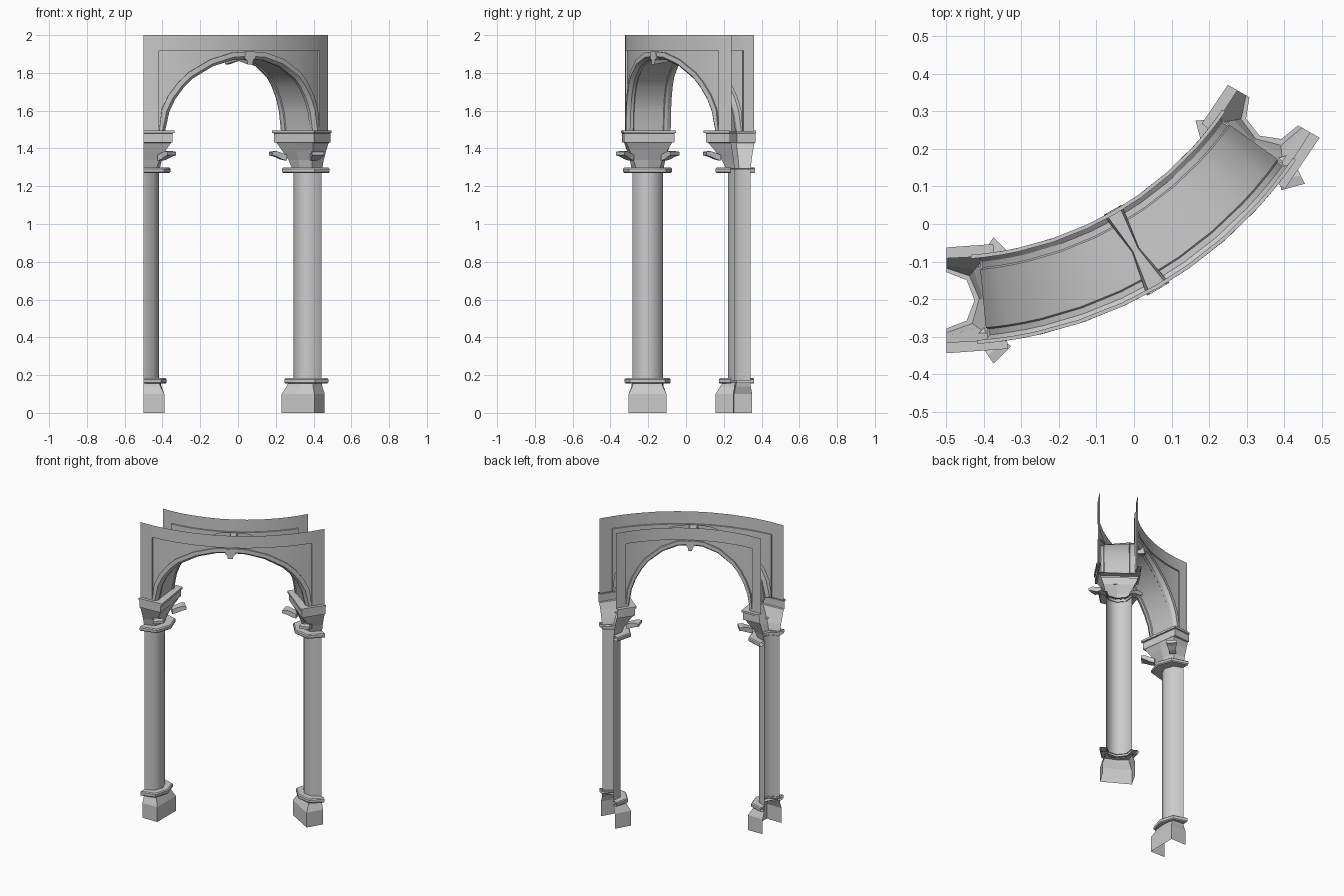
import bpy, bmesh, math

if "Cube" in bpy.data.objects:
    bpy.data.objects.remove(bpy.data.objects["Cube"])

# Sixty-degree bay of a round arcade: plan centre, middle radius, wall half thickness
CX, CY, RM, HW, SPAN = -0.5, 0.804, 1.0075, 0.119, 60.0
TOP, SPRING, FRAME_Z, FRAME_A = 2.0, 1.49, 1.918, 4.2


def polar(a, v, z):
    t = math.radians(a)
    r = RM + v
    return (CX + r * math.sin(t), CY - r * math.cos(t), z)


def local(side, bent=False):
    """Map (u inward from the bay end, v outward, z) to world for either end."""
    t, s = (0, 1) if side == 0 else (math.radians(SPAN), -1)

    def f(u, v, z):
        if bent:
            return polar(math.degrees(t + s * u / RM), v, z)
        r = RM + v
        return (CX + r * math.sin(t) + s * u * math.cos(t),
                CY - r * math.cos(t) + s * u * math.sin(t), z)
    return f


def make(name, rowsets, smooth=None, closed=False):
    """Loft each set of equal-length point rows into one mesh."""
    bm = bmesh.new()
    for rows in rowsets:
        vs = [[bm.verts.new(p) for p in row] for row in rows]
        for a, b in zip(vs, vs[1:]):
            n = len(a)
            for i in range(n if closed else n - 1):
                j = (i + 1) % n
                bm.faces.new((a[i], a[j], b[j], b[i]))
        if closed:
            bm.faces.new(vs[0])
            bm.faces.new(vs[-1])
    bmesh.ops.remove_doubles(bm, verts=bm.verts, dist=1e-5)
    bmesh.ops.recalc_face_normals(bm, faces=bm.faces)
    me = bpy.data.meshes.new(name)
    bm.to_mesh(me)
    bm.free()
    ob = bpy.data.objects.new(name, me)
    bpy.context.collection.objects.link(ob)
    if smooth:
        bpy.context.view_layer.objects.active = ob
        bpy.ops.object.select_all(action='DESELECT')
        ob.select_set(True)
        bpy.ops.object.shade_smooth_by_angle(angle=math.radians(smooth))
    return ob


# Arch curve as (angle, height), mirrored about the crown
half = [(5.9, SPRING), (7.1, 1.595), (8.7, 1.66), (11.2, 1.725), (13.6, 1.77),
        (19.4, 1.835), (25.2, 1.868)]
arch = half + [(30, 1.874)] + [(SPAN - a, z) for a, z in reversed(half)]


def offset(d):
    k = math.radians(1) * RM
    out = []
    for i, (a, z) in enumerate(arch):
        p, q = arch[max(i - 1, 0)], arch[min(i + 1, len(arch) - 1)]
        du, dz = (q[0] - p[0]) * k, q[1] - p[1]
        l = math.hypot(du, dz)
        a2 = a - dz / l * d / k
        a2 = min(max(a2, FRAME_A), SPAN - FRAME_A)
        out.append((a2, SPRING if i in (0, len(arch) - 1) else z + du / l * d))
    return out


# Archivolt bands, chamfers and recessed soffit in one sweep
edge = [(HW - .010, .04), (HW, .04), (HW, .015), (.098, 0), (.082, 0), (.078, .006)]
section = edge + [(-v, d) for v, d in reversed(edge)]
make("arch_soffit", [[[polar(a, v, z) for a, z in offset(d)] for v, d in section]], 25)

# Curved wall frames and their recessed spandrel panels
band = offset(.04)
angles = [a for a, z in band]
for name, s in (("outer", 1), ("inner", -1)):
    face, deep = s * HW, s * (HW - .010)
    full = [0] + angles + [SPAN]
    strips = [
        [[polar(a, face, z) for a in full] for z in (FRAME_Z, TOP)],
        [[polar(a, v, FRAME_Z) for a in angles] for v in (face, deep)]]
    for e, f in ((0, FRAME_A), (SPAN, SPAN - FRAME_A)):
        strips.append([[polar(e, face, z), polar(f, face, z), polar(f, deep, z)]
                       for z in (SPRING, FRAME_Z)])
    make(name + "_wall_frame", strips, 25)
    make(name + "_spandrel_panel",
         [[[polar(a, deep, z) for a, z in band],
           [polar(a, deep, FRAME_Z) for a in angles]]], 25)

# Keystone: waisted wedge running through the wall
rows = []
for v, w, low in ((-.122, 1, 1.845), (-.09, .85, 1.85), (0, .35, 1.865),
                  (.09, .85, 1.85), (.122, 1, 1.845)):
    prof = [(-1.3, 1.91), (-1.75, 1.88), (-1.0, 1.868), (-.75, low),
            (.75, low), (1.0, 1.868), (1.75, 1.88), (1.3, 1.91)]
    rows.append([polar(30 + x * w, v, z) for x, z in prof])
make("keystone", [rows], closed=True)


def support(name, side, profile, smooth=None, bent=False):
    """Half-round to half-square loft; profile rows are (z, half width, depth, corner)."""
    f = local(side, bent)
    rows = []
    for z, h, d, k in profile:
        plan = [(0, h), (k * d, k * h), (d, 0), (k * d, -k * h), (0, -h)]
        rows.append([f(u, v, z) for u, v in plan])
    return make(name, [rows], smooth)


def ring(z0, z1, h, d):
    """Profile of a rounded collar between two heights."""
    e = .006
    return [(z0, .075, .075, .72), (z0, h - e, d - e, .76), (z0 + e, h, d, .76),
            (z1 - e, h, d, .76), (z1, h - e, d - e, .76), (z1, .075, .075, .72)]


for side, tag in ((0, "left"), (1, "right")):
    support(tag + "_base", side, [(0, .1, .11, 1), (.1, .1, .11, 1),
                                  (.14, .085, .095, .95), (.16, .083, .09, .9)])
    support(tag + "_base_ring", side, ring(.155, .184, .122, .122), 40)
    support(tag + "_shaft", side, [(.17, .081, .081, .7071), (1.29, .081, .081, .7071)], 60)
    support(tag + "_neck_ring", side, ring(1.27, 1.298, .13, .143), 40)
    support(tag + "_capital", side,
            [(1.295, .085, .087, .74), (1.34, .094, .097, .82), (1.39, .11, .116, .92),
             (1.43, .124, .133, .98), (1.432, .134, .135, 1), (1.48, .134, .135, 1),
             (1.482, .141, .145, 1), (1.495, .141, .145, 1), (1.495, .112, .1, 1)], bent=True)

    # Curled leaves at the two capital corners
    f = local(side)
    leaves = []
    for s in (1, -1):
        rows = []
        for r, w, lo, hi in ((.12, .02, 1.335, 1.365), (.15, .022, 1.343, 1.377),
                             (.18, .028, 1.357, 1.386), (.205, .033, 1.364, 1.382)):
            c = r * .7071
            e = w * .7071
            rows.append([f(c + q * e + .004, s * (c - q * e), z)
                         for q, z in ((-1, lo), (1, lo), (1, hi), (-1, hi))])
        leaves.append(rows)
    make(tag + "_capital_leaves", leaves, closed=True)
